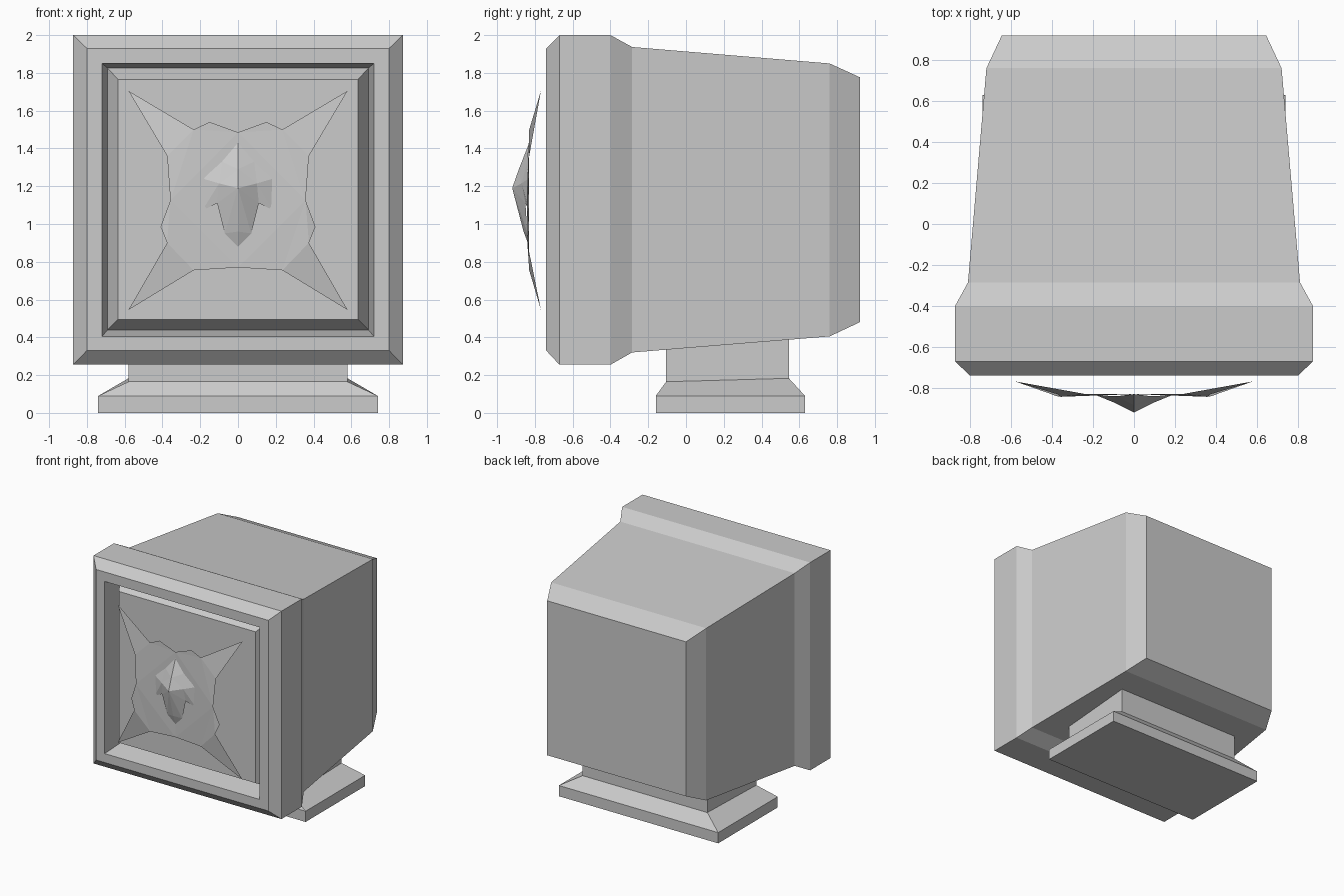
import bpy, bmesh

if "Cube" in bpy.data.objects:
    bpy.data.objects.remove(bpy.data.objects["Cube"])


def add_object(name, bm):
    mesh = bpy.data.meshes.new(name)
    bm.to_mesh(mesh)
    bm.free()
    obj = bpy.data.objects.new(name, mesh)
    bpy.context.collection.objects.link(obj)
    return obj


def loft(name, rings):
    """Closed skin through four-cornered rings of points."""
    bm = bmesh.new()
    loops = [[bm.verts.new(p) for p in ring] for ring in rings]
    for a, b in zip(loops, loops[1:]):
        for i in range(4):
            j = (i + 1) % 4
            bm.faces.new((a[i], a[j], b[j], b[i]))
    bm.faces.new(loops[0])
    bm.faces.new(loops[-1])
    bmesh.ops.recalc_face_normals(bm, faces=bm.faces[:])
    return add_object(name, bm)


def upright(y, hx, z0, z1):
    return [(-hx, y, z0), (hx, y, z0), (hx, y, z1), (-hx, y, z1)]


def level(hx, y0, y1, zf, zb):
    return [(-hx, y0, zf), (hx, y0, zf), (hx, y1, zb), (-hx, y1, zb)]


def mirrored_sheet(name, pts, faces):
    """Right half as named points and faces, mirrored across x."""
    bm = bmesh.new()
    v = {k: bm.verts.new(p) for k, p in pts.items()}
    for f in faces:
        bm.faces.new([v[k] for k in f.split()])
    obj = add_object(name, bm)
    mod = obj.modifiers.new("mirror", 'MIRROR')
    mod.merge_threshold = 0.0005
    return obj


# Monitor housing: screen, groove, bezel, rim and tapering back
loft("monitor_housing", [
    upright(-0.675, 0.635, 0.495, 1.765),
    upright(-0.57, 0.69, 0.44, 1.825),
    upright(-0.74, 0.72, 0.405, 1.85),
    upright(-0.74, 0.80, 0.33, 1.93),
    upright(-0.67, 0.873, 0.255, 2.0),
    upright(-0.40, 0.873, 0.255, 2.0),
    upright(-0.285, 0.81, 0.32, 1.937),
    upright(0.76, 0.72, 0.405, 1.85),
    upright(0.92, 0.645, 0.48, 1.777),
])

# Stand: flat foot, sloped shoulder and neck
loft("stand", [
    level(0.74, -0.16, 0.63, 0, 0),
    level(0.74, -0.16, 0.63, 0.09, 0.09),
    level(0.58, -0.105, 0.545, 0.165, 0.183),
    level(0.58, -0.105, 0.545, 0.40, 0.44),
])

# Four-pointed star floating in front of the screen
star = {
    "top": (0, -0.83, 1.485), "side": (0.358, -0.843, 1.125),
    "bottom": (0, -0.83, 0.77),
    "u1": (0.375, -0.83, 1.36), "utip": (0.58, -0.768, 1.705),
    "u2": (0.235, -0.83, 1.50), "u3": (0.15, -0.83, 1.54),
    "l1": (0.235, -0.83, 0.755), "ltip": (0.58, -0.768, 0.545),
    "l2": (0.375, -0.84, 0.90), "l3": (0.41, -0.83, 0.985),
}
mirrored_sheet("star_panel", star, [
    "bottom side top",
    "u1 utip u2", "side u1 u2", "side u2 top", "u2 u3 top",
    "l1 ltip l2", "bottom l1 side", "l1 l2 side", "l2 l3 side",
])

# Faceted animal head in the middle of the star
head = {
    "crown": (0, -0.83, 1.43), "brow": (0, -0.885, 1.29),
    "nose": (0, -0.92, 1.19), "chin": (0, -0.86, 0.96),
    "tip": (0, -0.83, 0.88),
    "temple": (0.085, -0.84, 1.33), "cheek": (0.10, -0.87, 1.215),
    "jaw": (0.07, -0.84, 0.95),
    "ear1": (0.185, -0.835, 1.24), "ear2": (0.19, -0.83, 1.07),
    "ear3": (0.11, -0.85, 1.11),
}
mirrored_sheet("head_emblem", head, [
    "crown brow temple", "brow cheek temple", "brow nose cheek",
    "nose ear3 cheek", "nose jaw ear3", "nose chin jaw", "chin tip jaw",
    "temple cheek ear1", "cheek ear2 ear1", "cheek ear3 ear2",
])
